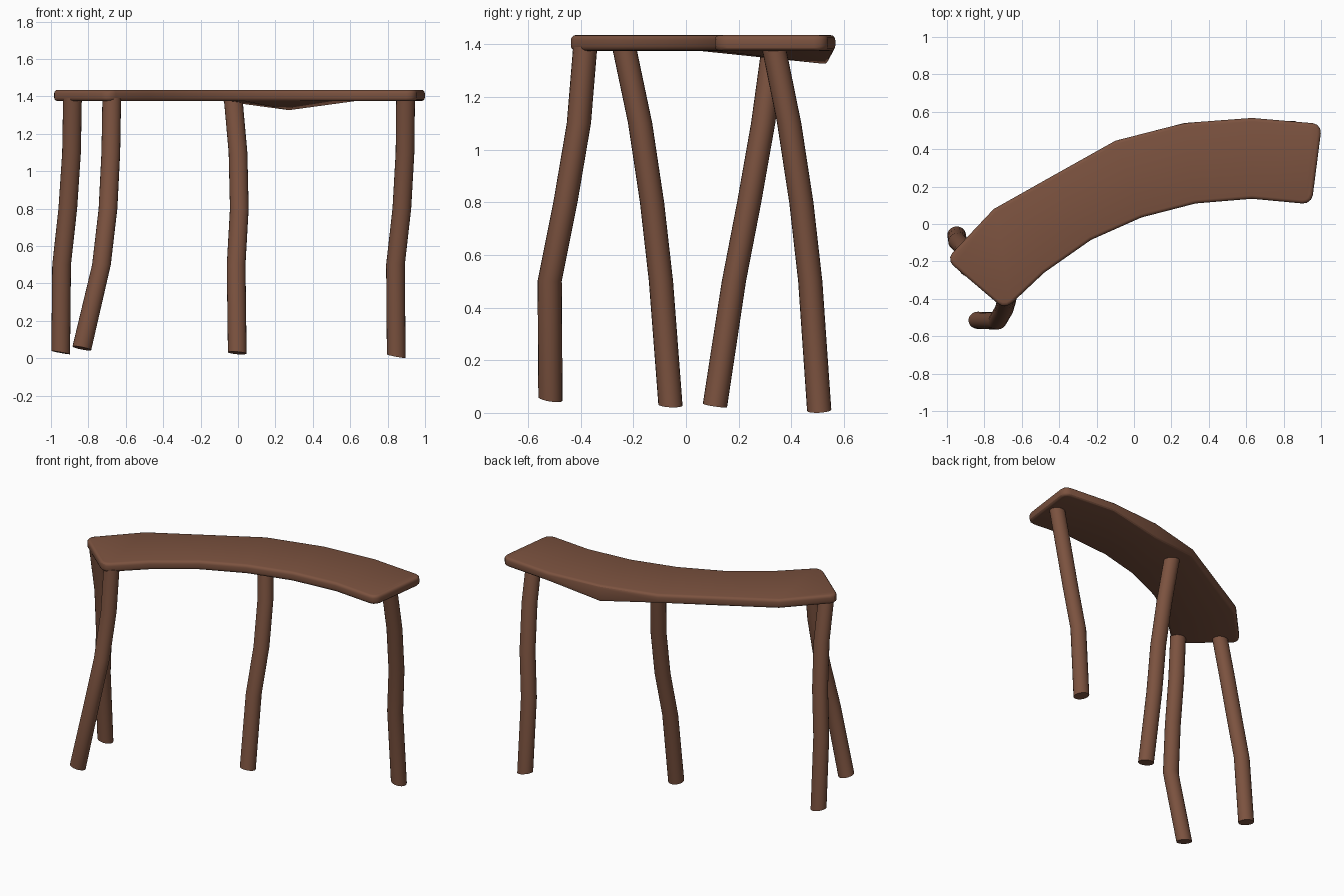
import bpy, bmesh, math

if "Cube" in bpy.data.objects:
    bpy.data.objects.remove(bpy.data.objects["Cube"])

wood = bpy.data.materials.new("brown wood")
wood.diffuse_color = (0.2, 0.085, 0.05, 1)
wood.use_nodes = True
wood.node_tree.nodes["Principled BSDF"].inputs["Base Color"].default_value = wood.diffuse_color


def finish(bm, name):
    bmesh.ops.recalc_face_normals(bm, faces=bm.faces[:])
    me = bpy.data.meshes.new(name)
    bm.to_mesh(me)
    bm.free()
    me.materials.append(wood)
    ob = bpy.data.objects.new(name, me)
    bpy.context.collection.objects.link(ob)
    bpy.ops.object.select_all(action='DESELECT')
    ob.select_set(True)
    bpy.context.view_layer.objects.active = ob
    bpy.ops.object.shade_smooth_by_angle(angle=math.radians(30))
    return ob


# Curved seat: strip of cross sections between back and front edge
BACK = [(-1.005, -0.19), (-0.75, 0.08), (-0.425, 0.263), (-0.10, 0.445),
        (0.27, 0.54), (0.63, 0.567), (1.005, 0.535)]
FRONT = [(-0.69, -0.458), (-0.48, -0.26), (-0.23, -0.085), (0.04, 0.035),
         (0.33, 0.11), (0.63, 0.135), (0.95, 0.105)]
TOP, BOTTOM, DIP = 1.435, 1.375, 1.325

bm = bmesh.new()
rows = []
for i, (b, f) in enumerate(zip(BACK, FRONT)):
    low = DIP if i == 4 else BOTTOM      # the underside sags at one back point
    rows.append([bm.verts.new((*b, TOP)), bm.verts.new((*f, TOP)),
                 bm.verts.new((*f, BOTTOM)), bm.verts.new((*b, low))])
for r, s in zip(rows, rows[1:]):
    for k in range(4):
        n = (k + 1) % 4
        bm.faces.new((r[k], r[n], s[n], s[k]))
for r in (rows[0], rows[-1]):
    bm.faces.new(r)
bmesh.ops.recalc_face_normals(bm, faces=bm.faces[:])

# Rounded plan corners, then rounded rims
corners = [bm.edges.get((r[a], r[b])) for r in (rows[0], rows[-1]) for a, b in ((0, 3), (1, 2))]
bmesh.ops.bevel(bm, geom=corners, offset=0.05, segments=3, profile=0.5, affect='EDGES')
bm.normal_update()
rims = [e for e in bm.edges if len(e.link_faces) == 2
        and (abs(e.link_faces[0].normal.z) > 0.7) != (abs(e.link_faces[1].normal.z) > 0.7)]
bmesh.ops.bevel(bm, geom=rims, offset=0.018, segments=3, profile=0.5, affect='EDGES')
finish(bm, "seat")


# Crooked round legs: path from foot to top, foot end cut at a slant
def leg(name, path, slope_x, slope_y, sides=20):
    bm = bmesh.new()
    rings = []
    for i, (x, y, z) in enumerate(path):
        ring = []
        for k in range(sides):
            a = 2 * math.pi * k / sides
            dx, dy = 0.05 * math.cos(a), 0.046 * math.sin(a)
            dz = slope_x * dx + slope_y * dy if i == 0 else 0
            ring.append(bm.verts.new((x + dx, y + dy, z + dz)))
        rings.append(ring)
    for r, s in zip(rings, rings[1:]):
        for k in range(sides):
            n = (k + 1) % sides
            bm.faces.new((r[k], r[n], s[n], s[k]))
    bm.faces.new(rings[0])
    bm.faces.new(rings[-1])
    finish(bm, name)


leg("left_back_leg", [(-0.948, -0.059, 0.03), (-0.943, -0.095, 0.5), (-0.91, -0.129, 0.8),
                      (-0.89, -0.174, 1.1), (-0.885, -0.235, 1.39)], -0.18, -0.05)
leg("left_front_leg", [(-0.835, -0.515, 0.053), (-0.73, -0.518, 0.5), (-0.695, -0.458, 0.8),
                       (-0.68, -0.407, 1.1), (-0.675, -0.383, 1.39)], -0.2, -0.15)
leg("middle_leg", [(-0.004, 0.11, 0.028), (-0.01, 0.182, 0.5), (0.007, 0.24, 0.8),
                   (0.0, 0.293, 1.1), (-0.026, 0.333, 1.39)], -0.08, -0.15)
leg("right_back_leg", [(0.846, 0.506, 0.01), (0.842, 0.472, 0.5), (0.876, 0.438, 0.8),
                       (0.893, 0.392, 1.1), (0.896, 0.333, 1.39)], -0.19, 0.05)
